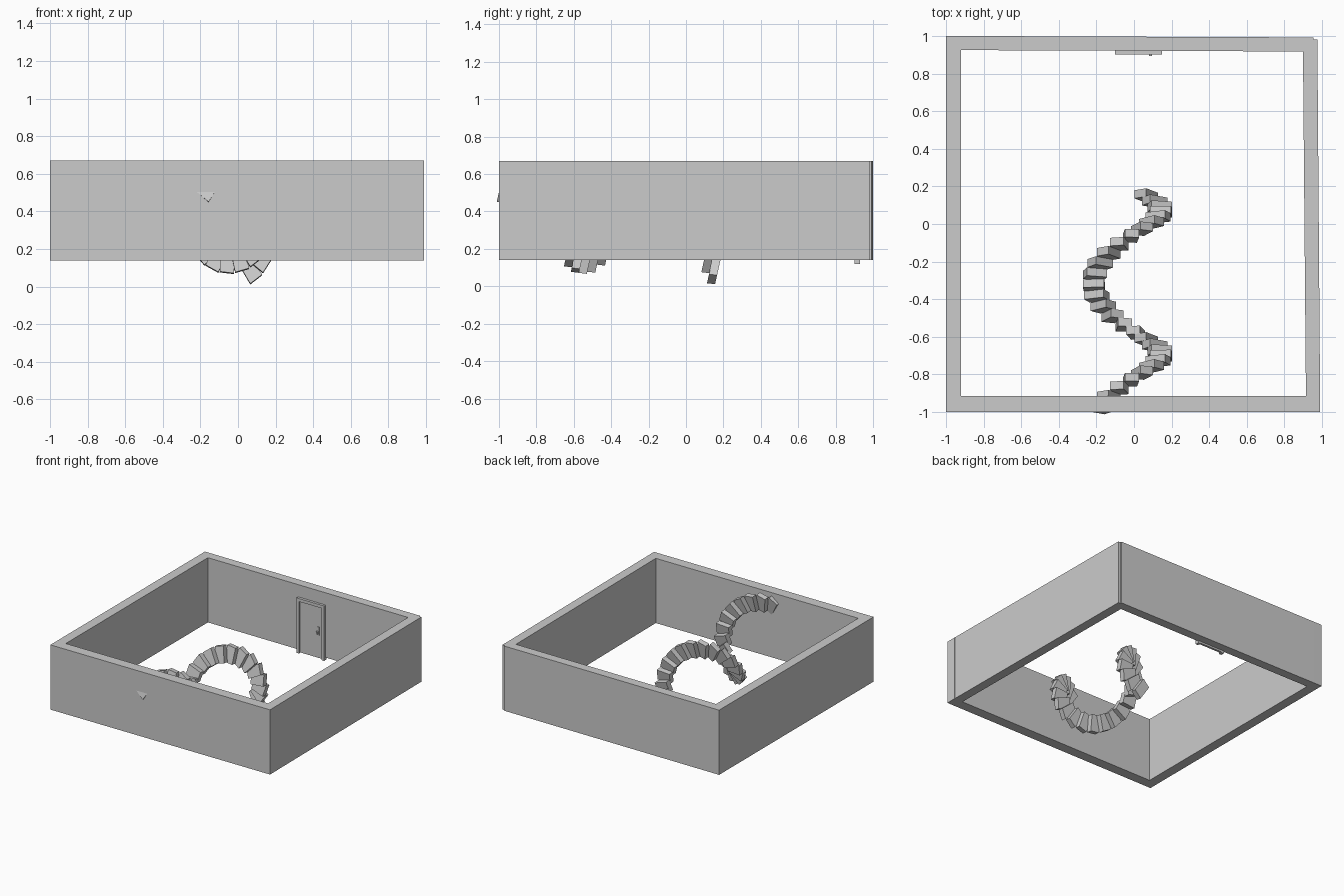
import bpy, bmesh, math
from mathutils import Matrix, Vector

if "Cube" in bpy.data.objects:
    bpy.data.objects.remove(bpy.data.objects["Cube"])


def finish(name, bm):
    bmesh.ops.recalc_face_normals(bm, faces=bm.faces)
    me = bpy.data.meshes.new(name)
    bm.to_mesh(me)
    bm.free()
    ob = bpy.data.objects.new(name, me)
    bpy.context.collection.objects.link(ob)
    return ob


def prism(name, outline, z0, z1):
    """Upright prism from a plan outline."""
    bm = bmesh.new()
    face = bm.faces.new([bm.verts.new((x, y, z0)) for x, y in outline])
    top = bmesh.ops.extrude_face_region(bm, geom=[face])["geom"]
    verts = [v for v in top if isinstance(v, bmesh.types.BMVert)]
    bmesh.ops.translate(bm, vec=(0, 0, z1 - z0), verts=verts)
    return finish(name, bm)


def box(name, x0, x1, y0, y1, z0, z1):
    return prism(name, [(x0, y0), (x1, y0), (x1, y1), (x0, y1)], z0, z1)


# Walls (slightly out of square, open at top and bottom)
Z0, Z1 = 0.14, 0.67
prism("left_wall", [(-1, -1), (-0.92, -1), (-0.92, 1), (-1, 1)], Z0, Z1)
prism("front_wall", [(-1, -1), (0.99, -1), (0.99, -0.915), (-1, -0.915)], Z0, Z1)
prism("right_wall", [(0.915, -1), (0.99, -1), (0.975, 0.98), (0.898, 0.98)], Z0, Z1)
prism("back_wall", [(-1, 0.925), (0.955, 0.917), (0.955, 0.992), (-1, 1)], Z0, Z1)

# Door frame, leaf and handle on the back wall
YF = 0.90
box("door_frame_left", -0.10, -0.078, YF, 0.93, 0.12, 0.57)
box("door_frame_right", 0.128, 0.15, YF, 0.93, 0.12, 0.57)
box("door_frame_top", -0.10, 0.15, YF, 0.93, 0.545, 0.57)
box("door_leaf", -0.078, 0.128, 0.912, 0.93, 0.125, 0.545)
box("handle_plate", 0.085, 0.10, 0.906, 0.914, 0.31, 0.38)
box("handle_lever", 0.08, 0.097, 0.892, 0.908, 0.325, 0.345)

# Spiral stair lying along y: wedge of treads, 20 degrees apart
STEP = 20
START, COUNT = -144, 29
R_IN, R_OUT, WIDTH, RISE = 0.125, 0.24, 0.077, 0.043
PITCH = 0.765 / (2 * math.pi)
# columns: sideways, along the axis (falling), upward (leaning back)
skew = Matrix(((0.98, 0, 0, -0.035),
               (0, 1, 0.25, -0.695),
               (0, -0.118, 1.12, 0.365),
               (0, 0, 0, 1)))
bm = bmesh.new()
for i in range(COUNT):
    a = math.radians(START + STEP * i)
    local = (Matrix.Translation((0, PITCH * a, 0))
             @ Matrix.Rotation(a, 4, 'Y')
             @ Matrix.Translation(((R_IN + R_OUT) / 2, 0, 0))
             @ Matrix.Diagonal((R_OUT - R_IN, RISE, WIDTH, 1)))
    bmesh.ops.create_cube(bm, size=1, matrix=skew @ local)
finish("spiral_steps", bm)
